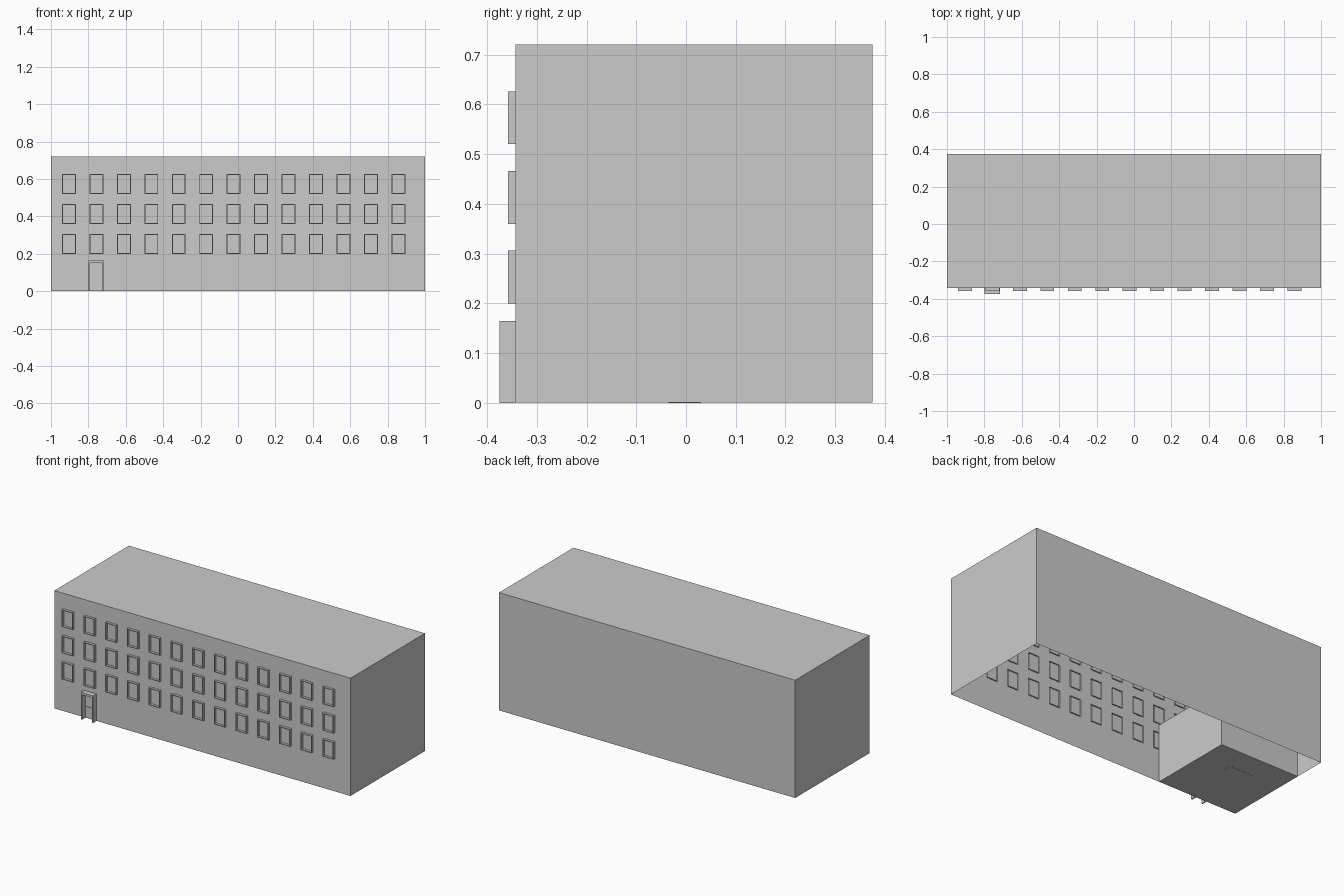
import bpy, bmesh
from mathutils import Vector

if "Cube" in bpy.data.objects:
    bpy.data.objects.remove(bpy.data.objects["Cube"])

FRONT, BACK, TOP, BASE = -0.343, 0.375, 0.72, 0.001


def finish(name, bm):
    mesh = bpy.data.meshes.new(name)
    bm.to_mesh(mesh)
    bm.free()
    obj = bpy.data.objects.new(name, mesh)
    bpy.context.collection.objects.link(obj)
    return obj


def quad(bm, *pts):
    return bm.faces.new([bm.verts.new(p) for p in pts])


def box(name, x0, x1, y0, y1, z0, z1, drop=None):
    """Box between limits; faces whose normal is in drop are left out."""
    bm = bmesh.new()
    bmesh.ops.create_cube(bm, size=1)
    bm.normal_update()
    gone = [f for f in bm.faces if any(f.normal.dot(Vector(d)) > 0.9 for d in drop or [])]
    bmesh.ops.delete(bm, geom=gone, context='FACES')
    for v in bm.verts:
        v.co = ((x0, x1)[v.co.x > 0], (y0, y1)[v.co.y > 0], (z0, z1)[v.co.z > 0])
    return finish(name, bm)


# Building shell: roof, back and side walls, open underneath
box("building_shell", -1, 1, FRONT, BACK, BASE, TOP, [(0, -1, 0), (0, 0, -1)])

# Front wall laid out as a grid whose window cells grow thin raised frames
xs, zs = [-1], [BASE]
for i in range(13):
    c = -0.904 + i * 0.1468
    xs += [c - 0.037, c + 0.037]
for z in (0.2, 0.36, 0.52):
    zs += [z, z + 0.106]
xs.append(1)
zs.append(TOP)

bm = bmesh.new()
grid = [[bm.verts.new((x, FRONT, z)) for z in zs] for x in xs]
windows = []
for i in range(len(xs) - 1):
    for j in range(len(zs) - 1):
        f = bm.faces.new((grid[i][j], grid[i + 1][j], grid[i + 1][j + 1], grid[i][j + 1]))
        if i % 2 and j % 2:
            windows.append(f)
bm.normal_update()
rings = bmesh.ops.inset_individual(bm, faces=windows, thickness=0.007)["faces"]
out = bmesh.ops.extrude_face_region(bm, geom=rings)["geom"]
bmesh.ops.translate(bm, vec=(0, -0.0145, 0),
                    verts=[g for g in out if isinstance(g, bmesh.types.BMVert)])
left = [f for f in rings if f.is_valid]
if left:
    bmesh.ops.delete(bm, geom=left, context='FACES_ONLY')
finish("front_wall_with_windows", bm)

# Entrance: two posts, a lintel and a thin rail across the door
DX0, DX1, DY = -0.798, -0.716, -0.375
box("door_post_left", DX0, DX0 + 0.008, DY, FRONT, 0, 0.152)
box("door_post_right", DX1 - 0.008, DX1, DY, FRONT, 0, 0.152)
box("door_lintel", DX0, DX1, DY, FRONT, 0.152, 0.165)
box("door_rail", DX0 + 0.008, DX1 - 0.008, FRONT - 0.004, FRONT, 0.068, 0.072)

# Entrance hall inside the shell: floor, ceiling and two inner walls
box("entrance_hall", -1, -0.465, FRONT, 0.18, BASE, 0.354, [(-1, 0, 0), (0, -1, 0)])

# Thin plate under the hall floor
box("floor_plate", -0.81, -0.65, -0.035, 0.03, 0, BASE + 0.001)
